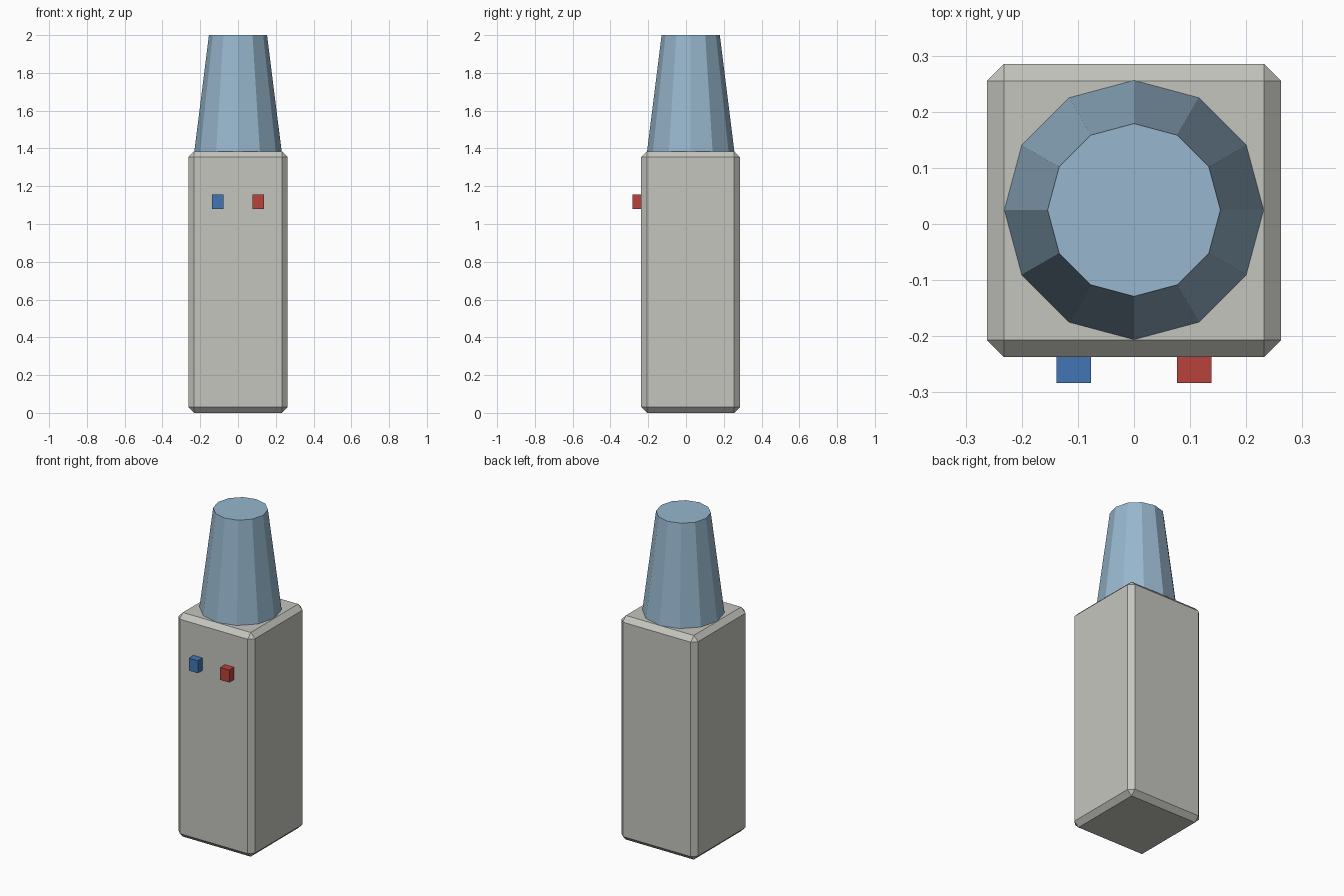
import bpy, bmesh
from mathutils import Matrix

if "Cube" in bpy.data.objects:
    bpy.data.objects.remove(bpy.data.objects["Cube"])


def material(name, rgb):
    m = bpy.data.materials.new(name)
    m.diffuse_color = (*rgb, 1)
    m.use_nodes = True
    m.node_tree.nodes["Principled BSDF"].inputs["Base Color"].default_value = m.diffuse_color
    return m


GREY = material("warm grey", (0.56, 0.56, 0.52))
PALE_BLUE = material("pale blue", (0.31, 0.47, 0.61))
BLUE = material("blue", (0.055, 0.18, 0.47))
RED = material("red", (0.49, 0.055, 0.045))


def finish(name, bm, mat):
    mesh = bpy.data.meshes.new(name)
    bm.to_mesh(mesh)
    bm.free()
    mesh.materials.append(mat)
    ob = bpy.data.objects.new(name, mesh)
    bpy.context.collection.objects.link(ob)
    return ob


def box(name, lo, hi, mat):
    bm = bmesh.new()
    size = [b - a for a, b in zip(lo, hi)]
    mid = [(a + b) / 2 for a, b in zip(lo, hi)]
    bmesh.ops.create_cube(bm, size=1, matrix=Matrix.Translation(mid) @ Matrix.Diagonal((*size, 1)))
    return finish(name, bm, mat)


# Chamfered cabinet
body = box("cabinet", (-0.262, -0.237, 0), (0.262, 0.285, 1.385), GREY)
bevel = body.modifiers.new("chamfer", "BEVEL")
bevel.width = 0.03
bevel.segments = 1

# Tapered twelve-sided water bottle standing on the cabinet
bm = bmesh.new()
bmesh.ops.create_cone(bm, cap_ends=True, segments=12, radius1=0.231, radius2=0.154,
                      depth=0.615, matrix=Matrix.Translation((0, 0.025, 1.6925)))
finish("bottle", bm, PALE_BLUE)

# Cold and hot taps, set into the front
for name, x, mat in (("cold_tap", -0.1075, BLUE), ("hot_tap", 0.1075, RED)):
    box(name, (x - 0.031, -0.283, 1.08), (x + 0.031, -0.222, 1.157), mat)
